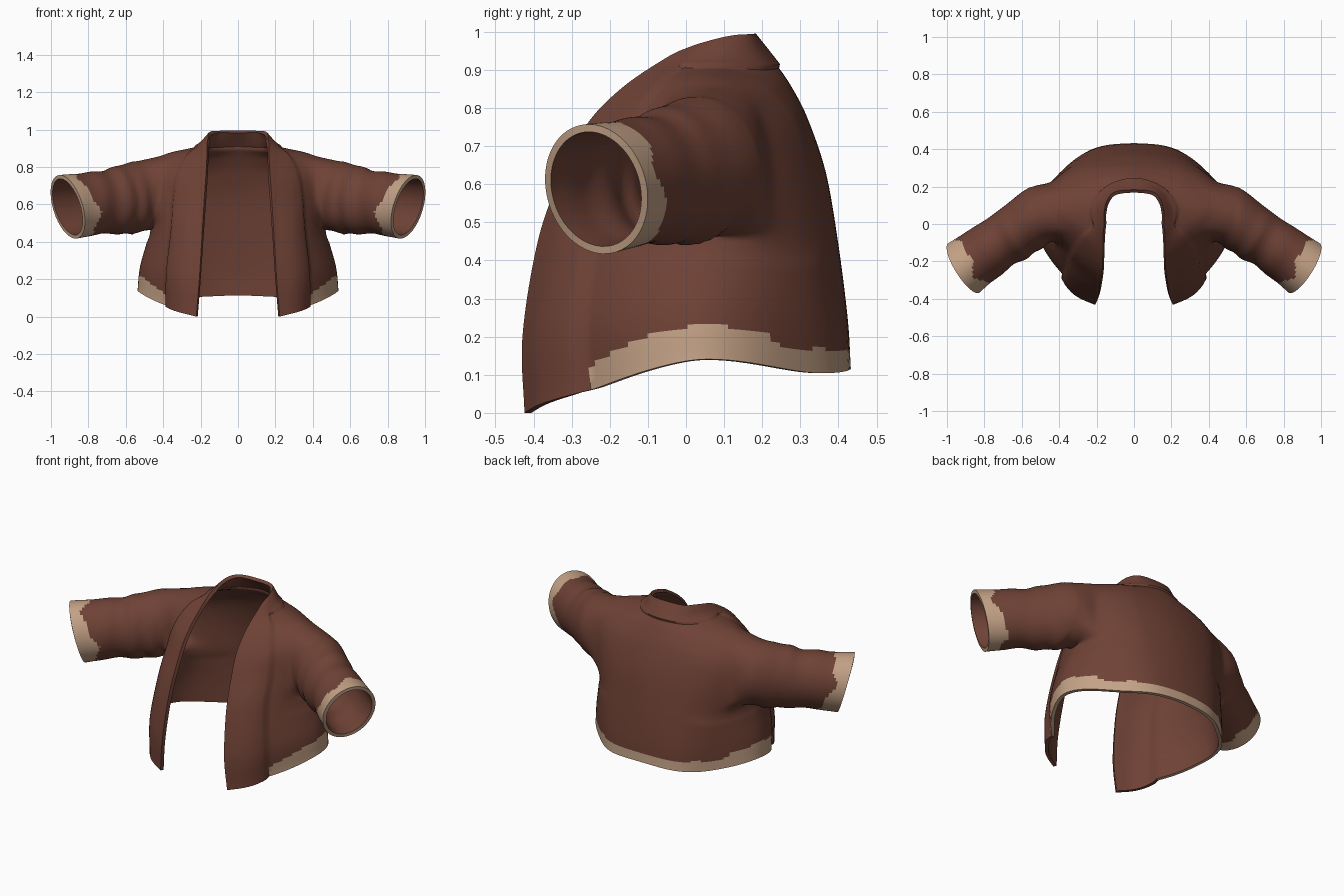
import bpy, bmesh
from math import sin, cos, pi, atan2

cube = bpy.data.objects.get("Cube")
if cube:
    bpy.data.objects.remove(cube)


def material(name, rgb):
    mat = bpy.data.materials.new(name)
    mat.use_nodes = True
    mat.diffuse_color = (*rgb, 1)
    node = next(n for n in mat.node_tree.nodes if n.type == 'BSDF_PRINCIPLED')
    node.inputs["Base Color"].default_value = (*rgb, 1)
    node.inputs["Roughness"].default_value = 0.8
    return mat


CLOTH = material("brown cloth", (0.158, 0.054, 0.036))
TRIM = material("tan trim", (0.55, 0.36, 0.24))
STEPS = 12


def spline(points):
    """Smooth curve through the points."""
    first = [2 * a - b for a, b in zip(points[0], points[1])]
    last = [2 * a - b for a, b in zip(points[-1], points[-2])]
    p = [first, *points, last]
    out = []
    for k in range(1, len(p) - 2):
        for s in range(STEPS):
            t = s / STEPS
            out.append(tuple(
                b + t / 2 * (c - a + t * (2 * a - 5 * b + 4 * c - d + t * (3 * (b - c) + d - a)))
                for a, b, c, d in zip(p[k - 1], p[k], p[k + 1], p[k + 2])))
    out.append(tuple(points[-1]))
    return out


# Body rows from hem to collar: front edge, front panel, side, back quarter, back centre
BODY = [
    [(.215, -.415, .0), (.385, -.25, .06), (.54, .03, .14), (.33, .337, .105), (0, .437, .115)],
    [(.2, -.42, .2), (.385, -.265, .24), (.525, .03, .27), (.34, .33, .25), (0, .427, .25)],
    [(.185, -.38, .45), (.36, -.23, .47), (.475, .05, .46), (.35, .31, .45), (0, .4, .45)],
    [(.175, -.32, .62), (.35, -.17, .63), (.475, .06, .62), (.37, .285, .62), (0, .367, .63)],
    [(.167, -.255, .75), (.33, -.13, .76), (.475, .06, .785), (.35, .26, .75), (0, .32, .77)],
    [(.163, -.165, .845), (.28, -.06, .86), (.4, .07, .87), (.26, .22, .85), (0, .28, .85)],
    [(.16, -.05, .925), (.21, .0, .91), (.22, .1, .91), (.14, .2, .905), (0, .24, .91)],
    [(.155, 0, .95), (.155, .06, .97), (.14, .12, .985), (.1, .165, .99), (0, .177, .99)],
]

# Sleeve rings: centre x, y, z, turn about z, half width, half height
SLEEVE = [
    (.5, .05, .645, .32, .158, .192),
    (.59, -.015, .625, .52, .153, .184),
    (.67, -.068, .613, .55, .145, .17),
    (.78, -.14, .605, .55, .145, .164),
    (.91, -.235, .587, .55, .156, .17),
]


def half_row(points):
    other = [(-x, y, z) for x, y, z in reversed(points[:-1])]
    return spline(points + other)[:4 * STEPS + 1]


bm = bmesh.new()
columns = [spline(c) for c in zip(*[half_row(r) for r in BODY])]
body = [[bm.verts.new(p) for p in row] for row in zip(*columns)]
hem = [v.co.copy() for v in body[0]]

# Armhole as a window in the body grid
i0, i1 = int(1.4 * STEPS), int(2.7 * STEPS)
j0, j1 = 2 * STEPS, int(4.9 * STEPS)


def hem_trim(i, c):
    # Taller at the sides, absent on the lapel
    height = .06 + .03 * max(0, 1 - (c.y / .25) ** 4) + .004 * sin(c.y * 40)
    return int(i >= STEPS and c.z - hem[i].z < height)


for j in range(len(body) - 1):
    for i in range(len(hem) - 1):
        if i0 <= i < i1 and j0 <= j < j1:
            continue
        face = bm.faces.new((body[j][i], body[j][i + 1], body[j + 1][i + 1], body[j + 1][i]))
        face.material_index = hem_trim(i, face.calc_center_median())

# Sleeve grows out of the armhole edge
loop = [body[j][i1] for j in range(j0, j1)]
loop += [body[j1][i] for i in range(i1, i0, -1)]
loop += [body[j][i0] for j in range(j1, j0, -1)]
loop += [body[j0][i] for i in range(i0, i1)]
angles = [atan2((v.co.z - .66) / .19, (v.co.y - .06) / .15) for v in loop]


def ring_point(ring, a):
    # Rings lean outward at the top, more towards the cuff
    x, y, z, turn, wide, high = ring
    w, h = wide * cos(a), high * sin(a)
    lean = .45 * turn * h
    return (x + w * sin(turn) + lean, y + w * cos(turn) - lean / 2, z + h)


lines = []
for v, a in zip(loop, angles):
    path = spline([tuple(v.co)] + [ring_point(r, a) for r in SLEEVE])
    lines.append([v] + [bm.verts.new(p) for p in path[1:]])

for i, a in enumerate(angles):
    line, beside = lines[i], lines[(i + 1) % len(lines)]
    # Uneven edge of the cuff trim
    edge = 4.48 + .13 * sin(3 * a + 1) + .06 * sin(7 * a)
    for k in range(len(line) - 1):
        face = bm.faces.new((line[k], beside[k], beside[k + 1], line[k + 1]))
        face.material_index = int((k + .5) / STEPS > edge)

loose = [v for v in bm.verts if not v.link_faces]
body = [[v if v.link_faces else None for v in row] for row in body]
bmesh.ops.delete(bm, geom=loose, context='VERTS')

# Soften the shoulder and armpit
shoulder = [v for v in bm.verts if .27 < v.co.x < .56 and v.co.z > .4 and v.co.y > -.16]
for _ in range(25):
    bmesh.ops.smooth_vert(bm, verts=shoulder, factor=.5,
                          use_axis_x=True, use_axis_y=True, use_axis_z=True)
bm.normal_update()

# Raised rounded lapel and collar, soft drapes in the lower cloth, folds along the sleeve
moves = []
for j, row in enumerate(body):
    for i, v in enumerate(row):
        if v is None:
            continue
        up = j / STEPS
        if up >= 6:
            lift = .008
        elif i < STEPS:
            lift = .012 - .004 * up / 6 + .028 * sin(pi * i / STEPS) * max(0, 1 - up / 4)
        else:
            lift = .005 * sin(i * .5) * max(0, 1 - up / 3)
        moves.append((v, v.normal * lift))
for line, a in zip(lines, angles):
    for k, v in enumerate(line[1:], 1):
        s = k / STEPS
        depth = max(0, sin(pi * (s - 1) / 4)) * (.0035 - .0025 * cos(a))
        moves.append((v, v.normal * depth * sin(5 * s + 2 * sin(a))))
for v, shift in moves:
    v.co += shift
for row in body:
    row[-1].co.x = 0

mesh = bpy.data.meshes.new("jacket")
bm.to_mesh(mesh)
bm.free()
mesh.materials.append(CLOTH)
mesh.materials.append(TRIM)
jacket = bpy.data.objects.new("jacket", mesh)
bpy.context.collection.objects.link(jacket)
bpy.ops.object.select_all(action='DESELECT')
jacket.select_set(True)
bpy.context.view_layer.objects.active = jacket

# Mirror the half, then thicken inward with a brown lining
jacket.modifiers.new("Mirror", 'MIRROR')
bpy.ops.object.modifier_apply(modifier="Mirror")
thick = jacket.modifiers.new("Thickness", 'SOLIDIFY')
thick.thickness = .02
thick.offset = -1
thick.material_offset = -1
bpy.ops.object.modifier_apply(modifier="Thickness")
bpy.ops.object.shade_smooth_by_angle(angle=0.8)
